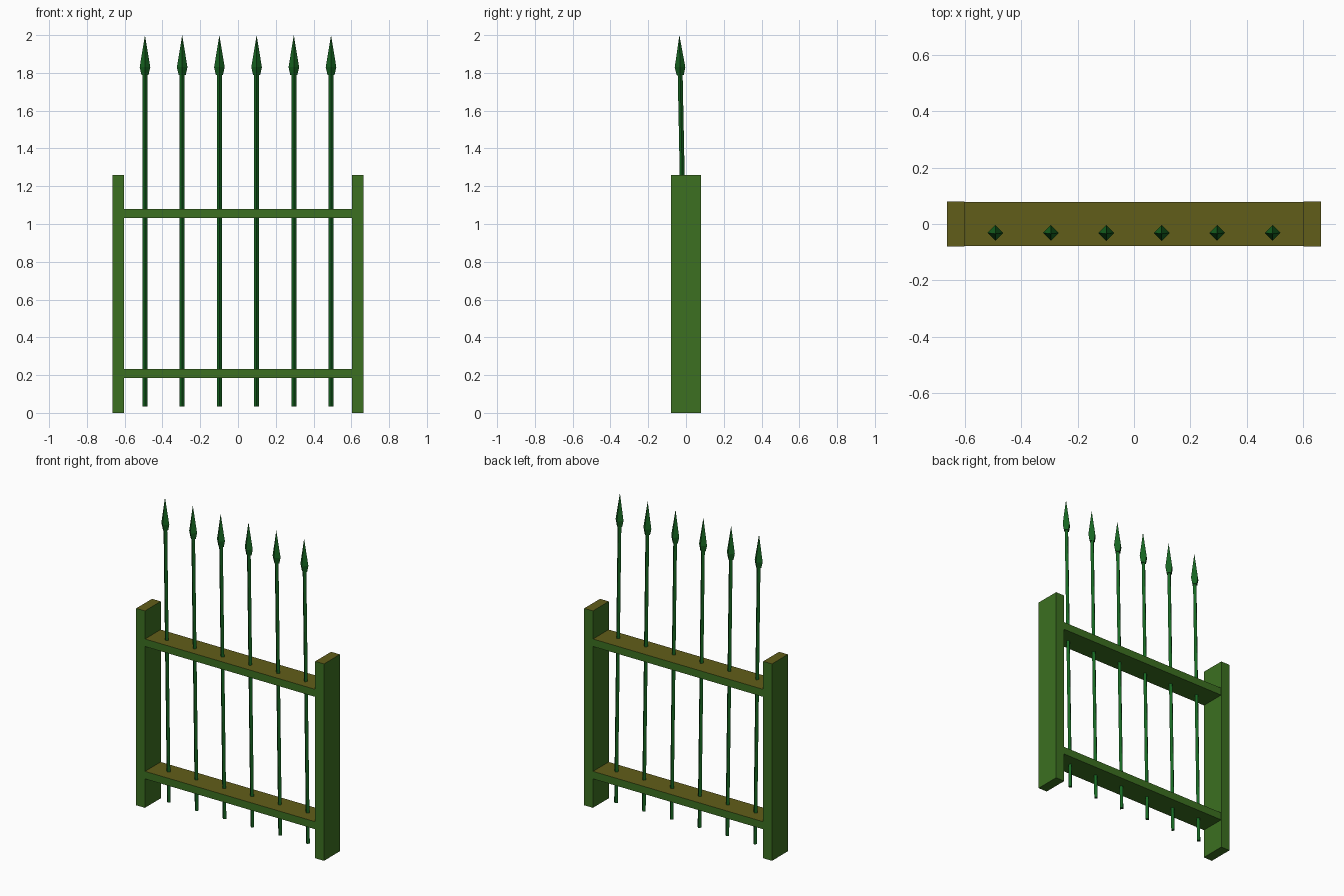
import bpy, bmesh
from mathutils import Vector

if "Cube" in bpy.data.objects:
    bpy.data.objects.remove(bpy.data.objects["Cube"])


def material(name, rgb):
    m = bpy.data.materials.new(name)
    m.diffuse_color = (*rgb, 1)
    m.use_nodes = True
    m.node_tree.nodes["Principled BSDF"].inputs["Base Color"].default_value = m.diffuse_color
    return m


OLIVE = material("olive", (0.12, 0.11, 0.01))
MOSS = material("moss", (0.045, 0.16, 0.015))
GREEN = material("deep_green", (0.008, 0.13, 0.015))


def finish(name, bm, mats):
    mesh = bpy.data.meshes.new(name)
    bm.to_mesh(mesh)
    bm.free()
    for m in mats:
        mesh.materials.append(m)
    ob = bpy.data.objects.new(name, mesh)
    bpy.context.collection.objects.link(ob)
    return ob


def box(name, lo, hi, mats):
    """Box between two corners; the top face uses the second material."""
    lo, hi = Vector(lo), Vector(hi)
    bm = bmesh.new()
    bmesh.ops.create_cube(bm, size=1)
    bmesh.ops.scale(bm, vec=hi - lo, verts=bm.verts)
    bmesh.ops.translate(bm, vec=(lo + hi) / 2, verts=bm.verts)
    bm.normal_update()
    for f in bm.faces:
        if f.normal.z > 0.5:
            f.material_index = 1
    return finish(name, bm, mats)


def picket(name, x):
    """Four-sided spear: (z, radius) rings swept along a slightly leaning axis."""
    rings = [(0.035, 0.013), (1.79, 0.013), (1.79, 0.019), (1.83, 0.028)]
    lean = lambda z: 0.005 - 0.020 * z
    bm = bmesh.new()
    loops = []
    for z, r in rings:
        loops.append([bm.verts.new((x + r * dx, lean(z) + r * dy, z))
                      for dx, dy in ((1, 0), (0, 1), (-1, 0), (0, -1))])
    tip = bm.verts.new((x, lean(2.0), 2.0))
    bm.faces.new(loops[0][::-1])
    for a, b in zip(loops, loops[1:]):
        for i in range(4):
            j = (i + 1) % 4
            bm.faces.new((a[i], a[j], b[j], b[i]))
    for i in range(4):
        bm.faces.new((loops[-1][i], loops[-1][(i + 1) % 4], tip))
    bmesh.ops.recalc_face_normals(bm, faces=bm.faces)
    return finish(name, bm, [GREEN])


# End posts
box("post_left", (-0.665, -0.08, 0), (-0.603, 0.08, 1.26), [MOSS, OLIVE])
box("post_right", (0.603, -0.08, 0), (0.665, 0.08, 1.26), [MOSS, OLIVE])

# Horizontal rails, let into the posts
box("rail_lower", (-0.66, -0.079, 0.185), (0.66, 0.079, 0.233), [MOSS, OLIVE])
box("rail_upper", (-0.66, -0.079, 1.032), (0.66, 0.079, 1.08), [MOSS, OLIVE])

# Six spear-tipped pickets
for i in range(6):
    picket(f"picket_{i + 1}", (i - 2.5) * 0.197)
